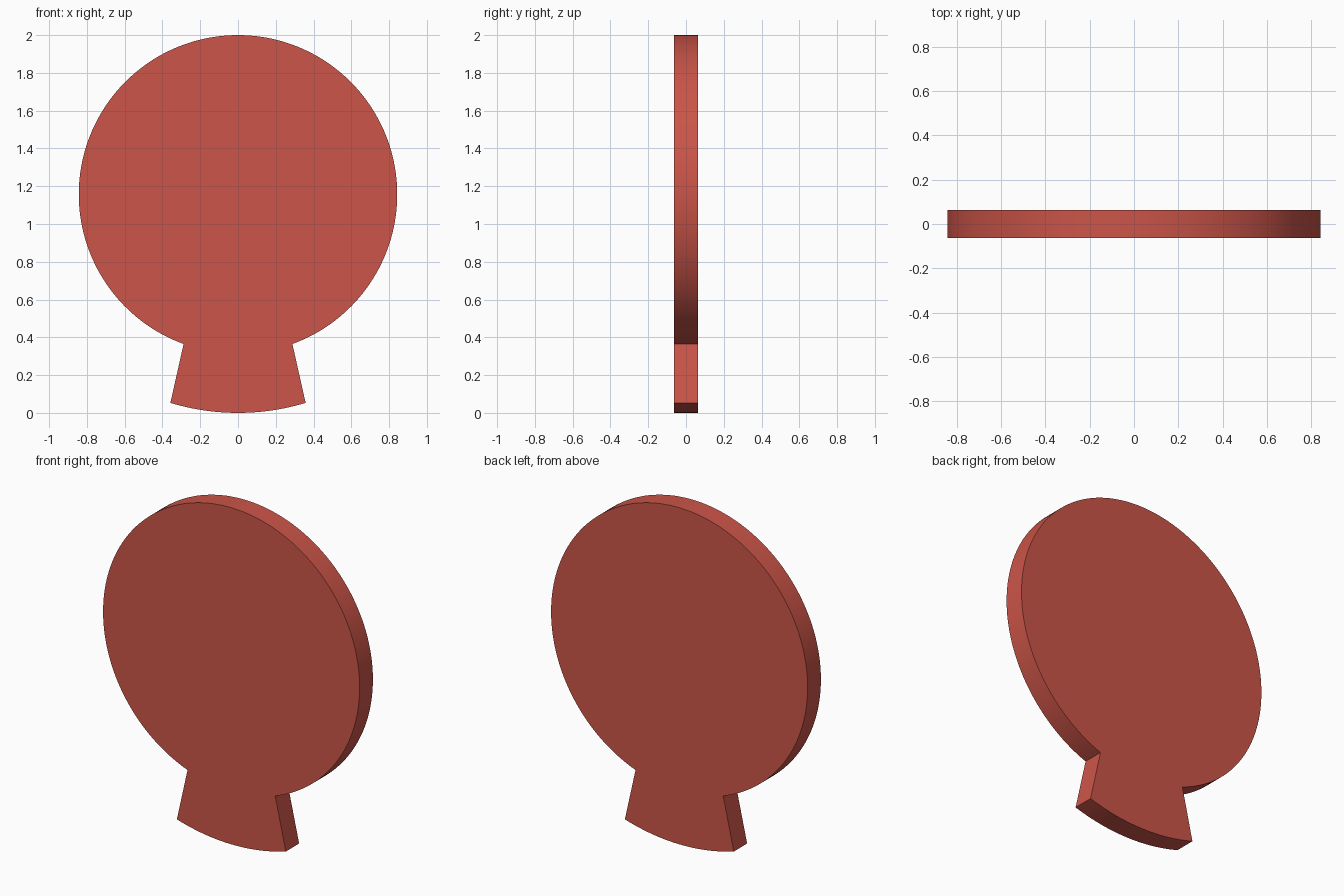
import bpy, bmesh, math

if "Cube" in bpy.data.objects:
    bpy.data.objects.remove(bpy.data.objects["Cube"])

HALF_T = 0.0625               # half thickness along y
R, CZ = 0.843, 1.157          # disc radius and centre height
NECK_X = 0.288                # half width where tab meets disc
FOOT_X, FOOT_Z = 0.358, 0.053  # lower tab corner


def arc(radius, cz, start, end, steps):
    return [(radius * math.cos(start + (end - start) * i / steps),
             cz + radius * math.sin(start + (end - start) * i / steps))
            for i in range(steps + 1)]


# Outline: large disc arc, then the flared tab with its curved foot
gap = math.asin(NECK_X / R)
outline = arc(R, CZ, -math.pi / 2 + gap, 1.5 * math.pi - gap, 160)
foot_r = (FOOT_X ** 2 + FOOT_Z ** 2) / (2 * FOOT_Z)
spread = math.asin(FOOT_X / foot_r)
outline += arc(foot_r, foot_r, -math.pi / 2 - spread, -math.pi / 2 + spread, 24)

# Extrude the outline into a flat plate
bm = bmesh.new()
face = bm.faces.new([bm.verts.new((x, -HALF_T, z)) for x, z in outline])
ext = bmesh.ops.extrude_face_region(bm, geom=[face], use_keep_orig=True)
bmesh.ops.translate(bm, vec=(0, 2 * HALF_T, 0),
                    verts=[g for g in ext["geom"] if isinstance(g, bmesh.types.BMVert)])
bmesh.ops.recalc_face_normals(bm, faces=bm.faces)
mesh = bpy.data.meshes.new("round_plate_with_tab")
bm.to_mesh(mesh)
bm.free()
plate = bpy.data.objects.new("round_plate_with_tab", mesh)
bpy.context.collection.objects.link(plate)

# Red finish
red = bpy.data.materials.new("red")
red.diffuse_color = (0.6, 0.09, 0.065, 1)
red.use_nodes = True
red.node_tree.nodes["Principled BSDF"].inputs["Base Color"].default_value = red.diffuse_color
mesh.materials.append(red)

# Smooth rim, crisp edges
bpy.context.view_layer.objects.active = plate
plate.select_set(True)
bpy.ops.object.shade_smooth_by_angle(angle=math.radians(30))
